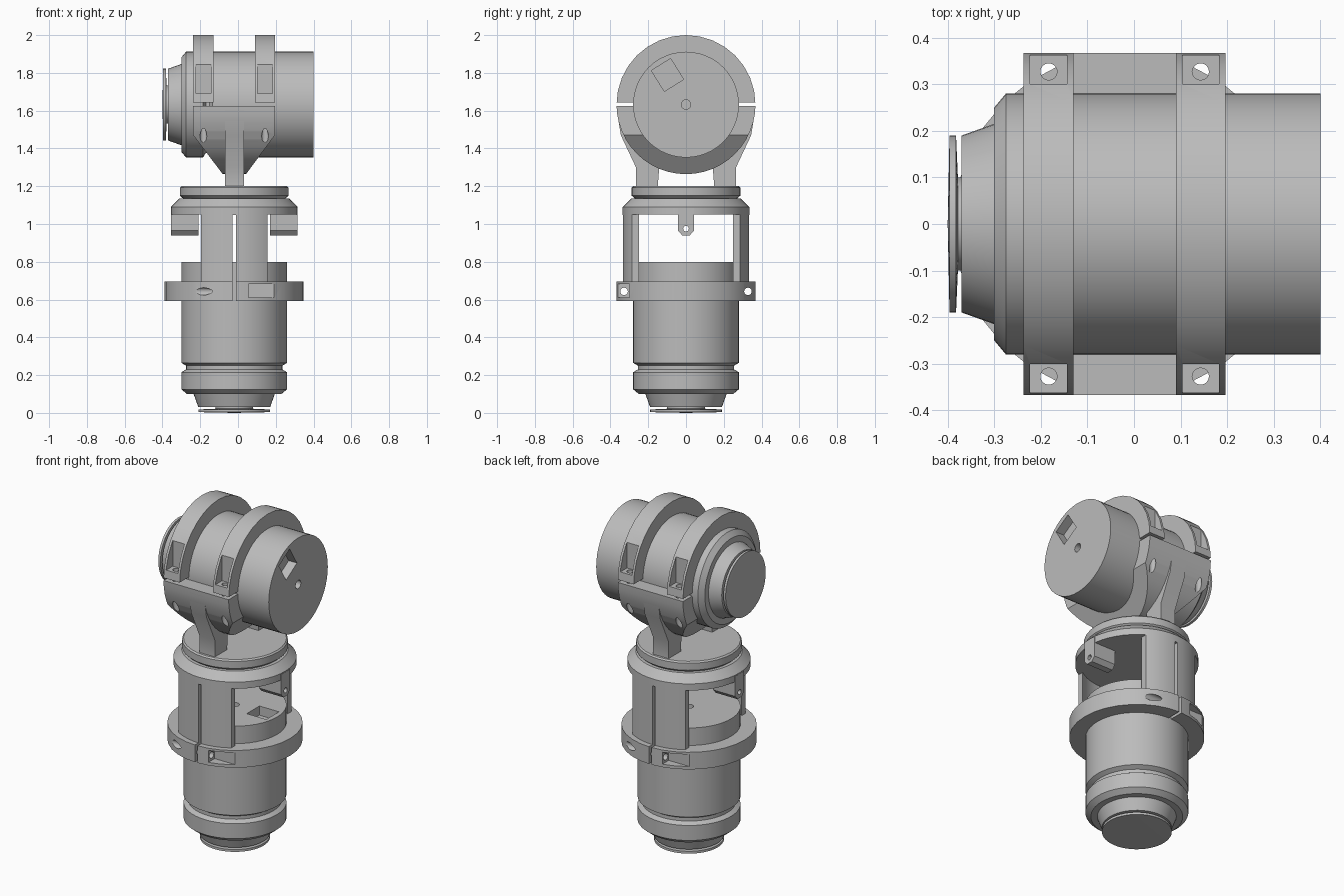
import bpy, bmesh, math
from mathutils import Matrix, Vector

if "Cube" in bpy.data.objects:
    bpy.data.objects.remove(bpy.data.objects["Cube"])

grey = bpy.data.materials.new("machined_grey")
grey.use_nodes = True
grey.diffuse_color = (0.5, 0.5, 0.5, 1)
grey.node_tree.nodes["Principled BSDF"].inputs["Base Color"].default_value = (0.5, 0.5, 0.5, 1)

AX = -0.02       # x of the upright axis
PZ = 1.632       # height of the cross axis
ALONG_X = Matrix.Rotation(math.pi / 2, 4, 'Y')


def finish(name, bm, matrix=None):
    bmesh.ops.remove_doubles(bm, verts=bm.verts, dist=1e-5)
    if matrix:
        bm.transform(matrix)
    bmesh.ops.recalc_face_normals(bm, faces=bm.faces)
    mesh = bpy.data.meshes.new(name)
    bm.to_mesh(mesh)
    bm.free()
    mesh.materials.append(grey)
    ob = bpy.data.objects.new(name, mesh)
    bpy.context.collection.objects.link(ob)
    return ob


def lathe(name, profile, matrix, steps=48):
    """Spin a (radius, height) profile round z, then place it."""
    bm = bmesh.new()
    verts = [bm.verts.new((r, 0, h)) for r, h in profile]
    edges = [bm.edges.new(p) for p in zip(verts, verts[1:])]
    bmesh.ops.spin(bm, geom=verts + edges, cent=(0, 0, 0), axis=(0, 0, 1),
                   angle=2 * math.pi, steps=steps, use_merge=True)
    return finish(name, bm, matrix)


def tube(name, outer, inner, low, high, matrix, steps=48):
    ring = [(inner, low), (outer, low), (outer, high), (inner, high), (inner, low)]
    return lathe(name, ring, matrix, steps)


def rod(name, radius, low, high, matrix, steps=16):
    return lathe(name, [(0, low), (radius, low), (radius, high), (0, high)], matrix, steps)


def box(name, low, high, matrix=None):
    bm = bmesh.new()
    low, high = Vector(low), Vector(high)
    bmesh.ops.create_cube(bm, size=1)
    size = high - low
    bm.transform(Matrix.Translation((low + high) / 2) @ Matrix.Diagonal((*size, 1)))
    return finish(name, bm, matrix)


def prism(name, points, axis, low, high):
    """Extrude a 2D outline along x (points are y, z) or y (points are x, z)."""
    bm = bmesh.new()
    place = (lambda p: (low, p[0], p[1])) if axis == 'X' else (lambda p: (p[0], low, p[1]))
    face = bm.faces.new([bm.verts.new(place(p)) for p in points])
    ext = bmesh.ops.extrude_face_region(bm, geom=[face])
    shift = Vector((high - low, 0, 0)) if axis == 'X' else Vector((0, high - low, 0))
    bmesh.ops.translate(bm, vec=shift,
                        verts=[g for g in ext["geom"] if isinstance(g, bmesh.types.BMVert)])
    return finish(name, bm)


def combine(ob, cutters, operation='DIFFERENCE'):
    """Apply boolean operations and remove the helper solids."""
    for cutter in cutters:
        mod = ob.modifiers.new("cut", 'BOOLEAN')
        mod.operation, mod.solver, mod.object = operation, 'EXACT', cutter
        bpy.context.view_layer.update()
        result = ob.evaluated_get(bpy.context.evaluated_depsgraph_get())
        mesh = bpy.data.meshes.new_from_object(result)
        ob.modifiers.clear()
        ob.data = mesh
        bpy.data.objects.remove(cutter)
    return ob


upright = Matrix.Translation((AX, 0, 0))
cross = Matrix.Translation((0, 0, PZ)) @ ALONG_X

# Two equal motors, one upright and one lying across the top
MOTOR = [(0, 0.03), (0.19, 0.03), (0.215, 0.1), (0.25, 0.1), (0.28, 0.125), (0.28, 0.215),
         (0.255, 0.23), (0.255, 0.25), (0.28, 0.265), (0.28, 0.8), (0, 0.8)]
END_DISC = [(0, 0), (0.19, 0.004), (0.19, 0.018), (0.1, 0.022), (0.1, 0.04)]
lying = cross @ Matrix.Translation((0, 0, -0.4))
spin_slot = Matrix.Rotation(math.radians(122), 4, 'Z')
for label, place, slot in (("lower", upright, Matrix()), ("upper", lying, spin_slot)):
    motor = lathe(label + "_motor", MOTOR, place)
    lathe(label + "_motor_end_disc", END_DISC, place)
    turn = place @ (slot if label == "lower" else Matrix.Rotation(math.radians(212), 4, 'Z'))
    combine(motor, [box("slot", (0.12, -0.06, 0.745), (0.25, 0.06, 0.85), turn),
                    rod("shaft_hole", 0.025, 0.74, 0.85, place)])

# Lower clamp ring, split at front and back, with bolt holes and pockets
SLIT = ((AX - 0.009, -0.5, 0.5), (AX + 0.009, 0.5, 1.048))
clamp = tube("lower_clamp_ring", 0.368, 0.278, 0.592, 0.695, upright, 32)
cuts = [box("slit", *SLIT)]
for side in (-1, 1):
    bolt = Matrix.Translation((0, side * 0.328, 0.643)) @ ALONG_X
    cuts.append(rod("bolt_hole", 0.02, -0.5, 0.5, bolt))
    xs = sorted((AX - side * 0.075, AX - side * 0.23))
    ys = sorted((side * 0.3, side * 0.5))
    cuts.append(box("pocket", (xs[0], ys[0], 0.61), (xs[1], ys[1], 0.682)))
combine(clamp, cuts)

# Curved posts between the clamp and the cap
posts = tube("posts", 0.335, 0.305, 0.69, 1.06, upright)
combine(posts, [box("keep", (AX - 0.175, -0.5, 0.6), (AX + 0.175, 0.5, 1.2))], 'INTERSECT')
combine(posts, [box("slit", *SLIT)])

# Cap, hanging side tabs and swivel disc
lathe("cap", [(0, 1.05), (0.335, 1.05), (0.335, 1.09), (0.29, 1.135), (0, 1.135)], upright)
lathe("swivel_disc", [(0, 1.13), (0.265, 1.13), (0.288, 1.15), (0.288, 1.192),
                      (0.28, 1.2), (0, 1.2)], upright, 32)
tab_outline = [(-0.042, 1.085), (-0.042, 0.965), (-0.02, 0.94),
               (0.02, 0.94), (0.042, 0.965), (0.042, 1.085)]
for name, side in (("right_tab", -1), ("left_tab", 1)):
    a, b = sorted((AX + side * 0.19, AX + side * 0.336))
    tab = prism(name, tab_outline, 'X', a, b)
    bolt = Matrix.Translation((0, 0, 0.975)) @ ALONG_X
    combine(tab, [rod("bolt_hole", 0.015, -0.5, 0.5, bolt)])


def bolt_holes():
    return [rod("bolt_hole", 0.018, 1.3, 1.8, Matrix.Translation((x, y, 0)))
            for x in (-0.183, 0.143) for y in (-0.327, 0.327)]


# Cradle: lower half of the upper clamp, tapering to the legs
cradle = tube("cradle", 0.368, 0.278, -0.237, 0.195, cross, 48)
taper = [(-0.3, 1.626), (0.3, 1.626), (0.3, 1.47), (0.195, 1.47), (0.032, 1.25),
         (-0.07, 1.25), (-0.237, 1.47), (-0.3, 1.47)]
combine(cradle, [prism("keep", taper, 'Y', -0.5, 0.5)], 'INTERSECT')
combine(cradle, bolt_holes())

# Front and back legs from the cradle to the swivel disc
for name, s in (("front_leg", -1), ("back_leg", 1)):
    outline = [(0.15, 1.195), (0.265, 1.195), (0.265, 1.3), (0.345, 1.47),
               (0.366, 1.6), (0.31, 1.6), (0.27, 1.42), (0.14, 1.32)]
    prism(name, [(s * y, z) for y, z in outline], 'X', -0.07, 0.032)

# Two upper half rings with bolt pockets at their ends
for name, a, b in (("right_top_clamp", -0.237, -0.13), ("left_top_clamp", 0.09, 0.196)):
    ring = tube(name, 0.368, 0.278, a, b, cross, 32)
    cuts = [box("lower_half", (-0.6, -0.6, 1), (0.6, 0.6, 1.642))]
    for s in (-1, 1):
        ys = sorted((s * 0.3, s * 0.5))
        cuts.append(box("pocket", (a + 0.014, ys[0], 1.69), (b - 0.014, ys[1], 1.9)))
    combine(ring, cuts + bolt_holes())

# Smooth round faces, keep hard edges
bpy.ops.object.select_all(action='DESELECT')
for ob in bpy.context.scene.objects:
    if ob.type == 'MESH':
        ob.select_set(True)
        bpy.context.view_layer.objects.active = ob
bpy.ops.object.shade_smooth_by_angle(angle=math.radians(30))
